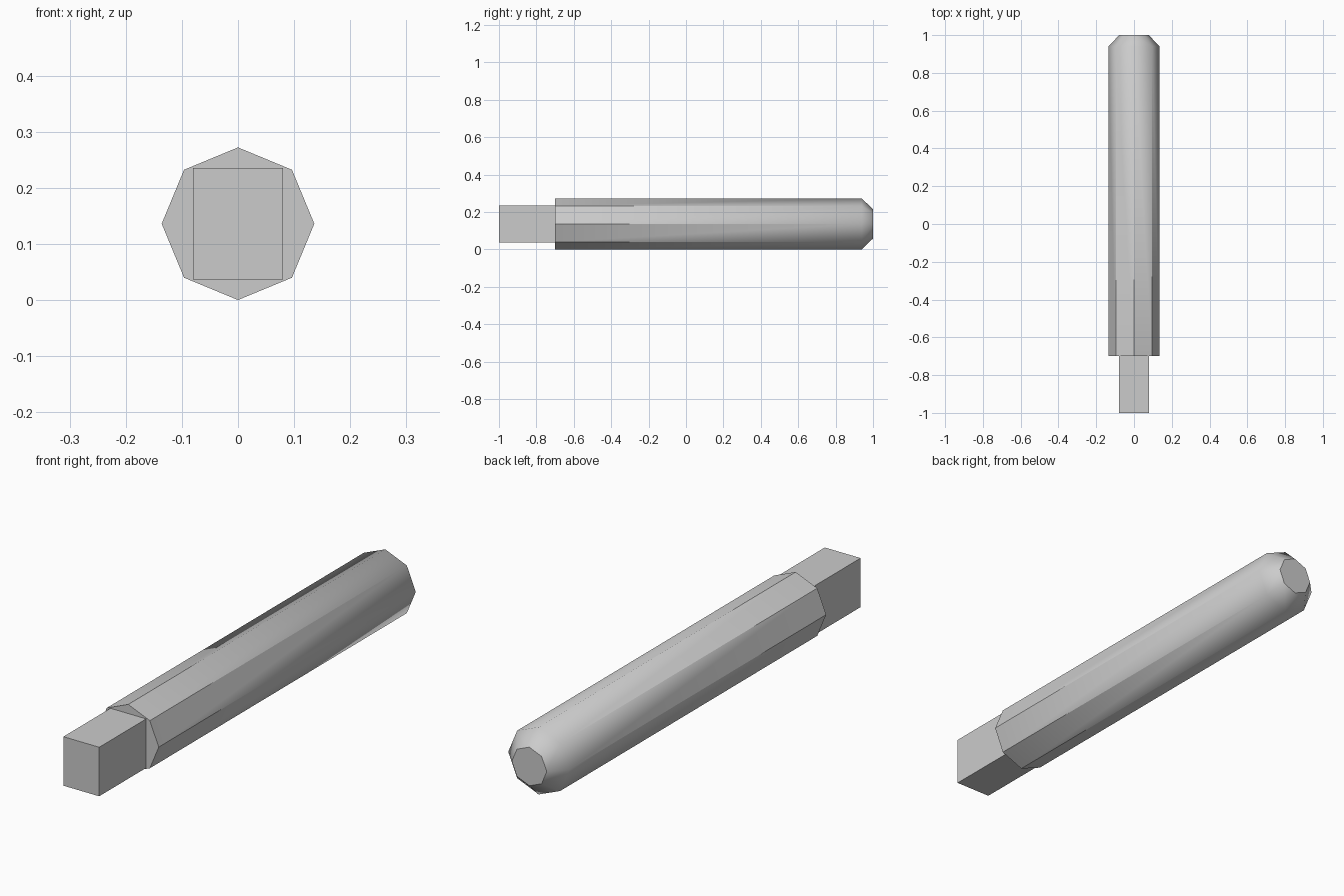
import bpy, bmesh, math

if "Cube" in bpy.data.objects:
    bpy.data.objects.remove(bpy.data.objects["Cube"])

R, ZC = 0.136, 0.136      # octagon radius and axis height

grey = bpy.data.materials.new("light grey")
grey.diffuse_color = (0.6, 0.6, 0.6, 1)
grey.use_nodes = True
grey.node_tree.nodes["Principled BSDF"].inputs["Base Color"].default_value = grey.diffuse_color


def finish(bm, name):
    bmesh.ops.recalc_face_normals(bm, faces=bm.faces)
    me = bpy.data.meshes.new(name)
    bm.to_mesh(me)
    bm.free()
    me.materials.append(grey)
    ob = bpy.data.objects.new(name, me)
    bpy.context.collection.objects.link(ob)
    return ob


# Octagonal handle: (y, radius) rings, with a chamfered far end
bm = bmesh.new()
rings = []
for y, r in ((-0.70, R), (0.94, R), (1.0, 0.078)):
    rings.append([bm.verts.new((r * math.cos(i * math.pi / 4), y,
                                ZC + r * math.sin(i * math.pi / 4)))
                  for i in range(8)])
for a, b in zip(rings, rings[1:]):
    for i in range(8):
        j = (i + 1) % 8
        bm.faces.new((a[i], a[j], b[j], b[i])).smooth = True
for ring in (rings[0], rings[-1]):
    bm.faces.new(ring)

# Long edges and end rims are sharp; the chamfer blends smoothly
for i in range(8):
    j = (i + 1) % 8
    for pair in ((rings[0][i], rings[1][i]),
                 (rings[0][i], rings[0][j]),
                 (rings[2][i], rings[2][j])):
        bm.edges.get(pair).smooth = False
finish(bm, "handle")

# Rectangular tang sticking out of the front
bm = bmesh.new()
bmesh.ops.create_cube(bm, size=1)
for v in bm.verts:
    v.co = (v.co.x * 0.16, v.co.y * 0.30 - 0.85, v.co.z * 0.198 + ZC)
finish(bm, "tang")
